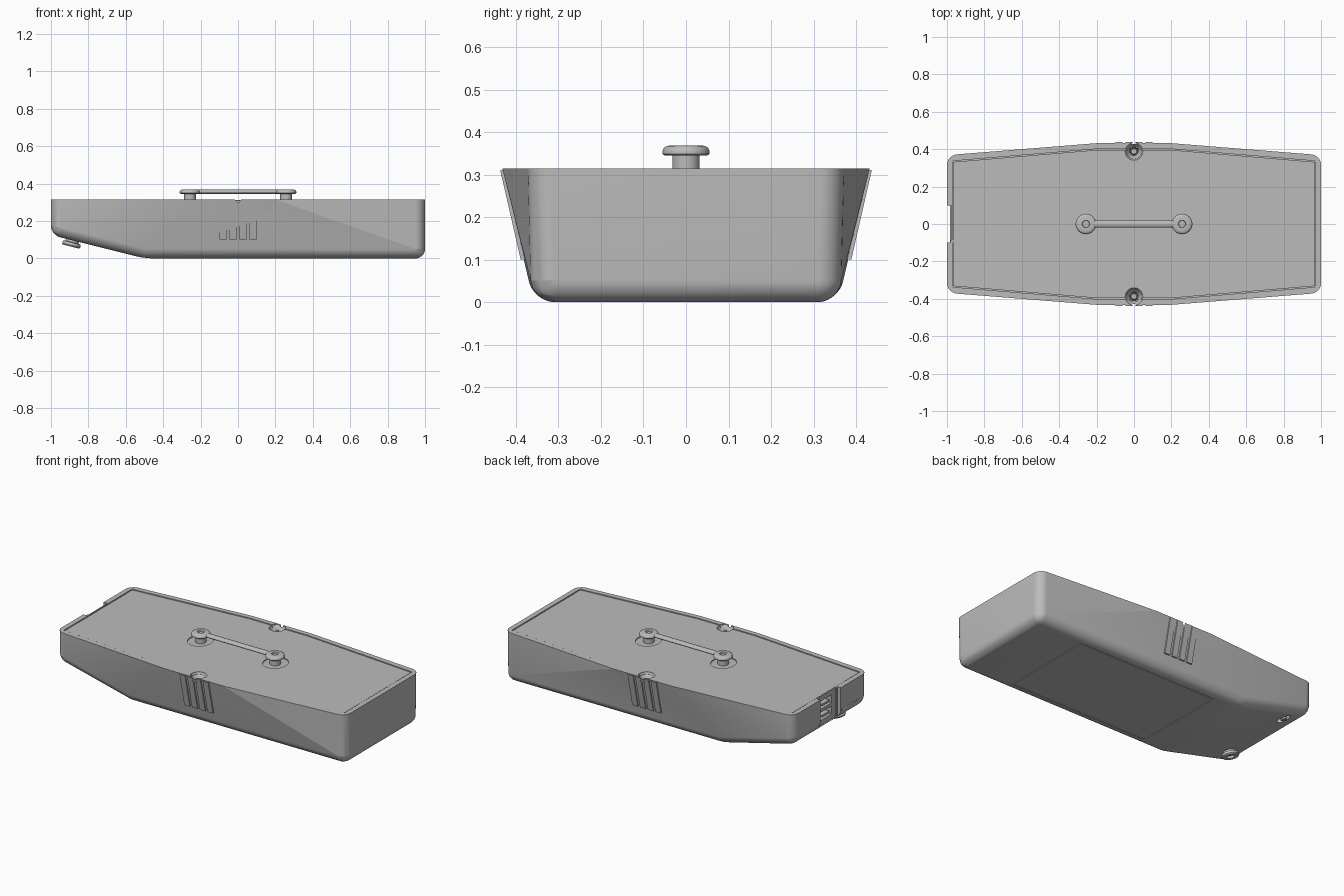
import bpy, bmesh
from math import radians, sin, cos, pi, atan2
from mathutils import Matrix, Vector

cube = bpy.data.objects.get("Cube")
if cube:
    bpy.data.objects.remove(cube)

grey = bpy.data.materials.new("mid grey plastic")
grey.use_nodes = True
grey.diffuse_color = (0.5, 0.5, 0.5, 1)
grey.node_tree.nodes["Principled BSDF"].inputs["Base Color"].default_value = (0.5, 0.5, 0.5, 1)

TOP = 0.315
SLOPE = atan2(0.125, 0.5)


def finish(name, bm):
    bmesh.ops.recalc_face_normals(bm, faces=bm.faces)
    mesh = bpy.data.meshes.new(name)
    bm.to_mesh(mesh)
    bm.free()
    obj = bpy.data.objects.new(name, mesh)
    bpy.context.collection.objects.link(obj)
    mesh.materials.append(grey)
    return obj


def box(name, x0, x1, y0, y1, z0, z1):
    bm = bmesh.new()
    bmesh.ops.create_cube(bm, size=1)
    for v in bm.verts:
        v.co = Vector((x1 if v.co.x > 0 else x0, y1 if v.co.y > 0 else y0, z1 if v.co.z > 0 else z0))
    return finish(name, bm)


def prism(name, points, z0, z1):
    bm = bmesh.new()
    face = bm.faces.new([bm.verts.new((x, y, z0)) for x, y in points])
    ext = bmesh.ops.extrude_face_region(bm, geom=[face])
    for v in ext["geom"]:
        if isinstance(v, bmesh.types.BMVert):
            v.co.z = z1
    return finish(name, bm)


def lathe(name, profile, matrix, steps=40):
    """Turn a radius/height profile around the z axis."""
    bm = bmesh.new()
    rings = [[bm.verts.new((r * cos(2 * pi * i / steps), r * sin(2 * pi * i / steps), z))
              for i in range(steps)] for r, z in profile]
    for a, b in zip(rings, rings[1:]):
        for i in range(steps):
            j = (i + 1) % steps
            bm.faces.new((a[i], a[j], b[j], b[i]))
    bm.faces.new(rings[0])
    bm.faces.new(rings[-1])
    bm.transform(matrix)
    return finish(name, bm)


def apply_modifiers(obj):
    deps = bpy.context.evaluated_depsgraph_get()
    mesh = bpy.data.meshes.new_from_object(obj.evaluated_get(deps))
    obj.modifiers.clear()
    obj.data = mesh


def cut(obj, cutters, keep=False):
    for c in cutters:
        mod = obj.modifiers.new("cut", 'BOOLEAN')
        mod.operation = 'DIFFERENCE'
        mod.solver = 'EXACT'
        mod.object = c
        apply_modifiers(obj)
        if keep:
            c.hide_render = True
        else:
            bpy.data.objects.remove(c)


def outline(d):
    half = [(1 - d, 0.368 - d), (0.2, 0.432 - d), (-0.2, 0.432 - d), (d - 1, 0.368 - d)]
    return half + [(x, -y) for x, y in reversed(half)]


# Body shell: tapered hull with rounded lower and corner edges
bm = bmesh.new()
for s in (-1, 1):
    for x, y, z in [(1, 0.368, TOP), (-1, 0.368, TOP), (0.2, 0.432, TOP), (-0.2, 0.432, TOP),
                    (1, 0.36, 0), (-0.5, 0.36, 0), (-1, 0.364, 0.125)]:
        bm.verts.new((x, y * s, z))
bmesh.ops.convex_hull(bm, input=bm.verts)
bmesh.ops.dissolve_limit(bm, angle_limit=radians(1), verts=bm.verts, edges=bm.edges)
rounded = [e for e in bm.edges if all(abs(v.co.x) > 0.3 for v in e.verts)
           and not all(v.co.z > TOP - 0.01 for v in e.verts)]
bmesh.ops.bevel(bm, geom=rounded, offset=0.052, segments=10, profile=0.5, affect='EDGES')
body = finish("body_shell", bm)

# Lid seated in the rim
lid = prism("lid", outline(0.036), 0.301, TOP - 0.003)
cut(body, [prism("lid_recess", outline(0.031), 0.3, 0.4)])

# Connector opening with two stacked ports
cut(body, [box("opening", -1.1, -0.975, -0.1, 0.1, 0.135, 0.4)]
    + [box("port", -1.1, -0.9, -0.045, 0.07, z, z + 0.05) for z in (0.165, 0.235)])
box("connector_post", -0.98, -0.965, -0.098, -0.085, 0.136, TOP)
for z in (0.18, 0.25):
    box("port_tongue", -0.975, -0.91, -0.025, 0.05, z, z + 0.012)

# Battery door set in the underside
cut(body, [box("door_recess", -0.33, 0.64, -0.3, 0.3, -0.1, 0.01)])
box("battery_door", -0.326, 0.636, -0.296, 0.296, 0, 0.011)

# Countersunk screw holes through lid and rim
for s in (-1, 1):
    sink = lathe("countersink", [(0.02, -0.09), (0.022, -0.04), (0.047, -0.005), (0.047, 0.02)],
                 Matrix.Translation((0, 0.388 * s, TOP)))
    cut(lid, [sink], keep=True)
    cut(body, [sink])
    lathe("screw_head", [(0.019, 0), (0.019, 0.035), (0.014, 0.04)],
          Matrix.Translation((0, 0.388 * s, TOP - 0.088)))

# Finger grip ribs following the sloped sides
for s in (-1, 1):
    for x in (-0.08, -0.027, 0.027, 0.08):
        rib = box("grip_rib", x - 0.019, x + 0.019, -0.02, 0.006, 0.1, TOP - 0.004)
        for v in rib.data.vertices:
            v.co.y = s * (v.co.y + 0.36 + 0.072 * v.co.z / TOP)
        if s < 0:
            rib.data.flip_normals()
    cutter = lathe("rib_screw_clearance", [(0.047, -0.03), (0.047, 0.05)],
                   Matrix.Translation((0, 0.388 * s, TOP)))
    for rib in [o for o in bpy.data.objects if o.name.startswith("grip_rib")
                and o.data.vertices[0].co.y * s > 0 and abs(o.data.vertices[0].co.x) < 0.06]:
        cut(rib, [cutter], keep=True)
    bpy.data.objects.remove(cutter)

# Carry bar: two capped posts in crescent recesses joined by a rail
for s in (-1, 1):
    place = Matrix.Translation((0.257 * s, 0, TOP))
    well = lathe("post_well", [(1, -0.009), (1, 0.05)],
                 Matrix.Translation((0.26 * s, 0, TOP)) @ Matrix.Diagonal((0.07, 0.08, 1, 1)))
    cut(lid, [well])
    lathe("bar_post", [(0.032, -0.012), (0.032, 0.032)], place)
    lathe("bar_cap", [(0.05, 0.03), (0.055, 0.034), (0.055, 0.041), (0.052, 0.048), (0.046, 0.052),
                      (0.038, 0.054), (0.02, 0.054), (0.018, 0.044)], place)
lathe("bar_rail", [(0.019, -0.225), (0.019, 0.225)],
      Matrix.Translation((0, 0, TOP + 0.042)) @ Matrix.Diagonal((1, 1, 0.6, 1))
      @ Matrix.Rotation(radians(90), 4, 'Y'), 24)

# Round foot and cable socket on the sloped underside
tilt = Matrix.Rotation(pi + SLOPE, 4, 'Y')
foot_place = Matrix.Translation((-0.885, -0.22, 0.096)) @ tilt
lathe("round_foot", [(0.036, -0.02), (0.036, 0.01), (0.047, 0.012), (0.05, 0.018), (0.05, 0.027),
                     (0.045, 0.034), (0.024, 0.034), (0.02, 0.02)], foot_place)
socket_place = Matrix.Translation((-0.885, 0.25, 0.096)) @ tilt
cut(body, [lathe("socket", [(1, -0.03), (1, 0.05)], socket_place @ Matrix.Diagonal((0.026, 0.05, 1, 1)))])
lathe("socket_pin", [(0.018, -0.035), (0.018, 0.002), (0.014, 0.006)], socket_place)

# Smooth the curves and keep facet creases crisp
for obj in bpy.data.objects:
    if obj.type == 'MESH' and obj.data.materials and obj.data.materials[0] == grey:
        bpy.ops.object.select_all(action='DESELECT')
        obj.select_set(True)
        bpy.context.view_layer.objects.active = obj
        bpy.ops.object.shade_smooth_by_angle(
            angle=radians(11 if obj == body else 35))
